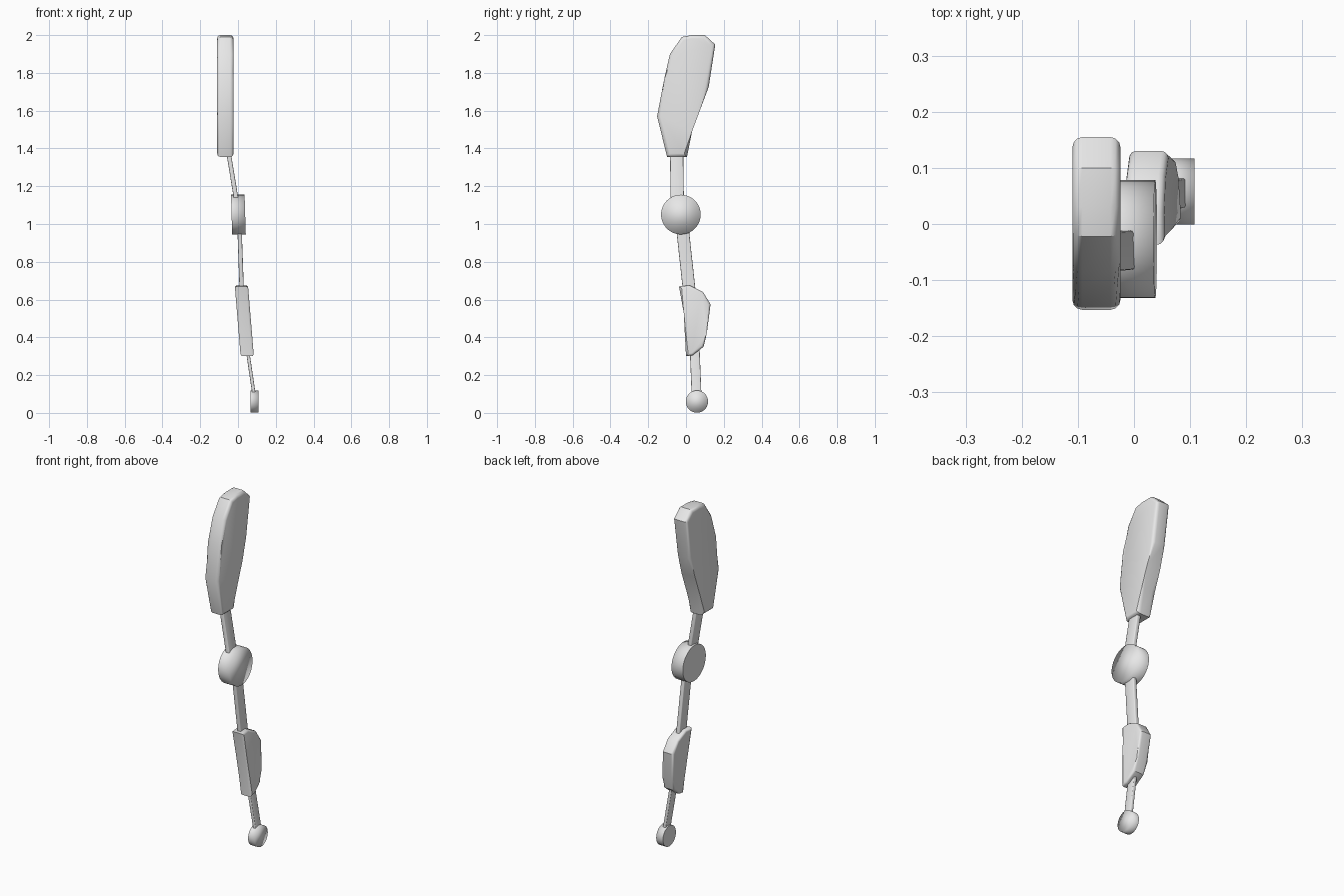
import bpy, bmesh, math
from mathutils import Vector

if "Cube" in bpy.data.objects:
    bpy.data.objects.remove(bpy.data.objects["Cube"])

grey = bpy.data.materials.new("pale grey")
grey.diffuse_color = (0.8, 0.8, 0.8, 1)
grey.use_nodes = True
grey.node_tree.nodes["Principled BSDF"].inputs["Base Color"].default_value = grey.diffuse_color


def finish(name, bm, angle=None):
    """Turn a bmesh into a named, smooth-shaded object."""
    bmesh.ops.recalc_face_normals(bm, faces=bm.faces)
    for f in bm.faces:
        f.smooth = True
    mesh = bpy.data.meshes.new(name)
    bm.to_mesh(mesh)
    bm.free()
    mesh.materials.append(grey)
    ob = bpy.data.objects.new(name, mesh)
    bpy.context.collection.objects.link(ob)
    if angle:
        bpy.ops.object.select_all(action='DESELECT')
        ob.select_set(True)
        bpy.context.view_layer.objects.active = ob
        bpy.ops.object.shade_smooth_by_angle(angle=math.radians(angle))
    return ob


def plate(name, profile, x0, x1, bevel, lean=0.0, base=0.0):
    """Extrude a (y, z) outline along x, lean it with height and round both rims."""
    bm = bmesh.new()
    sides = [[bm.verts.new((x + lean * (z - base), y, z)) for y, z in profile]
             for x in (x0, x1)]
    caps = [bm.faces.new(s) for s in sides]
    n = len(profile)
    for i in range(n):
        j = (i + 1) % n
        bm.faces.new((sides[0][i], sides[0][j], sides[1][j], sides[1][i]))
    rims = [e for c in caps for e in c.edges]
    bmesh.ops.bevel(bm, geom=rims, offset=bevel, segments=3, profile=0.5,
                    affect='EDGES', clamp_overlap=True)
    return finish(name, bm, 35)


def disc(name, x0, x1, y, z, r, lean=0.0):
    """Short drum along x; its outer cap shades softly, its inner cap is flat."""
    bm = bmesh.new()
    n = 40
    rings = []
    for x in (x0, x1):
        rings.append([bm.verts.new((x + lean * r * math.sin(a), y + r * math.cos(a),
                                    z + r * math.sin(a)))
                      for a in (2 * math.pi * i / n for i in range(n))])
    inner = bm.faces.new(rings[0])
    bm.faces.new(rings[1])
    for i in range(n):
        j = (i + 1) % n
        bm.faces.new((rings[0][i], rings[0][j], rings[1][j], rings[1][i]))
    for e in inner.edges:
        e.smooth = False
    return finish(name, bm)


def rod(name, top, bottom, width_x, width_y):
    """Flat strut between two points with softened long edges."""
    bm = bmesh.new()
    rings = []
    for p in (Vector(top), Vector(bottom)):
        rings.append([bm.verts.new(p + Vector((sx * width_x / 2, sy * width_y / 2, 0)))
                      for sx, sy in ((-1, -1), (1, -1), (1, 1), (-1, 1))])
    bm.faces.new(rings[0])
    bm.faces.new(rings[1])
    long_edges = []
    for i in range(4):
        j = (i + 1) % 4
        bm.faces.new((rings[0][i], rings[0][j], rings[1][j], rings[1][i]))
    for a, b in zip(*rings):
        long_edges.append(bm.edges.get((a, b)))
    bmesh.ops.bevel(bm, geom=long_edges, offset=width_x * 0.2, segments=2,
                    profile=0.5, affect='EDGES')
    return finish(name, bm, 60)


# Large blade at the top
plate("upper_blade",
      [(-0.10, 1.355), (-0.153, 1.57), (-0.116, 1.765), (-0.085, 1.90), (-0.022, 1.99),
       (0.03, 2.0), (0.10, 2.0), (0.155, 1.95), (0.12, 1.725), (0.075, 1.605),
       (0.032, 1.49), (0.005, 1.355)],
      -0.11, -0.024, 0.018)

# Small blade lower down, leaning with height
plate("lower_blade",
      [(0.0, 0.30), (-0.012, 0.53), (-0.037, 0.67), (0.02, 0.675), (0.09, 0.64),
       (0.13, 0.575), (0.11, 0.42), (0.093, 0.35), (0.035, 0.305)],
      0.014, 0.084, 0.012, lean=-0.083, base=0.30)

# Round joints
disc("middle_joint", -0.034, 0.038, -0.027, 1.05, 0.105, lean=-0.03)
disc("end_joint", 0.065, 0.108, 0.058, 0.06, 0.059)

# Struts joining the parts
rod("upper_strut", (-0.052, -0.05, 1.39), (-0.006, -0.046, 1.11), 0.024, 0.07)
rod("middle_strut", (0.008, -0.019, 0.98), (0.020, 0.018, 0.64), 0.023, 0.067)
rod("lower_strut", (0.049, 0.046, 0.34), (0.086, 0.056, 0.09), 0.018, 0.052)
